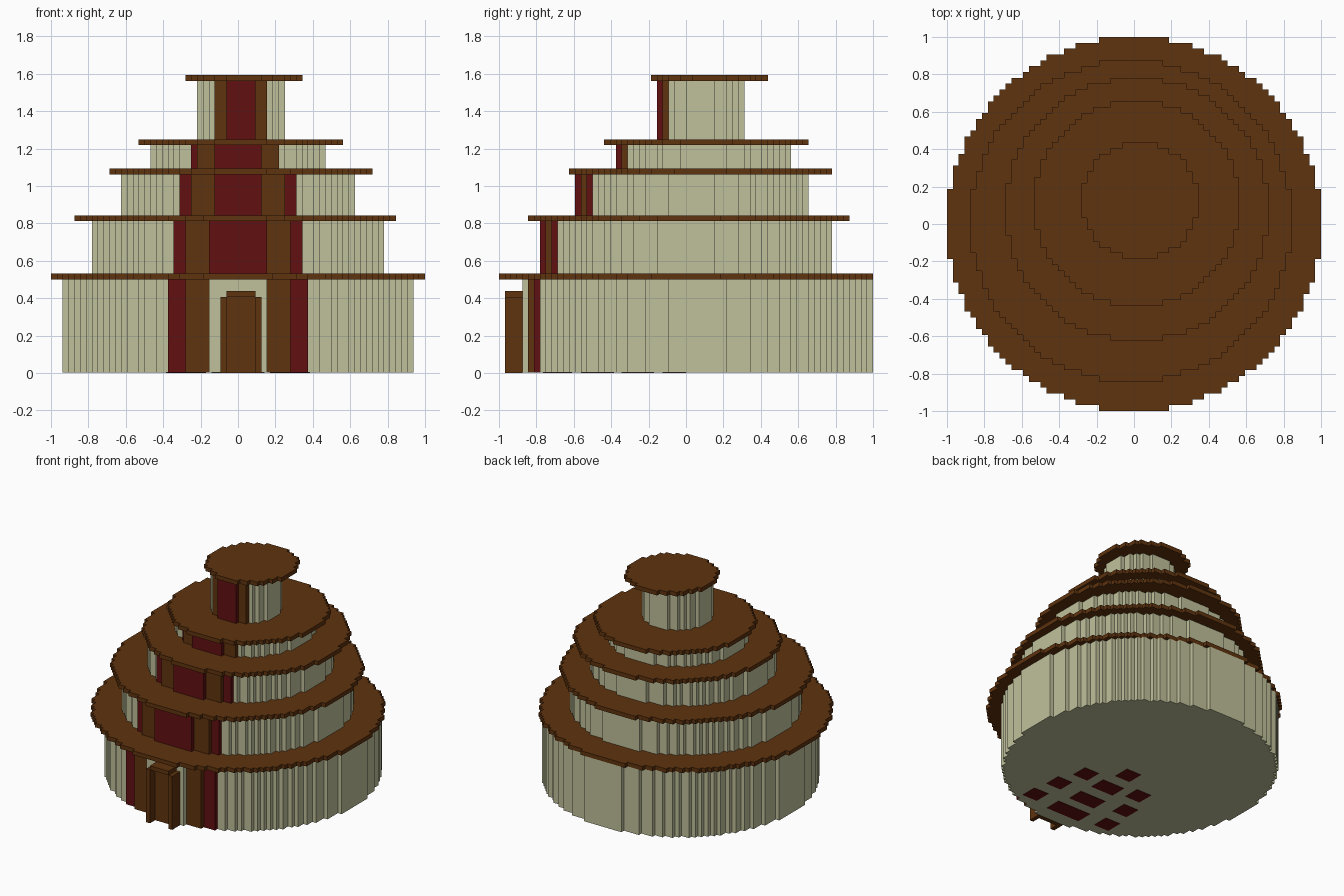
import bpy
import bmesh
import math

if "Cube" in bpy.data.objects:
    bpy.data.objects.remove(bpy.data.objects["Cube"], do_unlink=True)

U = 1 / 32  # one block


def make_material(name, rgb):
    mat = bpy.data.materials.new(name)
    mat.use_nodes = True
    mat.diffuse_color = (*rgb, 1)
    mat.node_tree.nodes["Principled BSDF"].inputs["Base Color"].default_value = (*rgb, 1)
    return mat


CREAM, BROWN, RED = 0, 1, 2
MATERIALS = [
    make_material("cream plaster", (0.53, 0.53, 0.33)),
    make_material("brown wood", (0.115, 0.033, 0.0045)),
    make_material("dark red", (0.122, 0.005, 0.0055)),
]


def finish(name, bm):
    bmesh.ops.recalc_face_normals(bm, faces=bm.faces)
    mesh = bpy.data.meshes.new(name)
    bm.to_mesh(mesh)
    bm.free()
    for mat in MATERIALS:
        mesh.materials.append(mat)
    obj = bpy.data.objects.new(name, mesh)
    bpy.context.scene.collection.objects.link(obj)
    return obj


def block_circle(cx, cy, r):
    """Stepped outline of a circle filled with unit blocks."""
    right, left = [], []
    n = round(2 * r)
    for row in range(n):
        y = cy - r + row
        dy = row + 0.5 - r
        half = sum((k + 0.5 - r) ** 2 + dy * dy < r * r for k in range(n)) / 2
        right += [(cx + half, y), (cx + half, y + 1)]
        left += [(cx - half, y), (cx - half, y + 1)]
    points = []
    for p in right + left[::-1]:
        if not points or p != points[-1]:
            points.append(p)
    return points


def stepped_disc(name, cx, cy, r, z0, z1, base, bands=()):
    """Disc of blocks; bands colour the front rows as (right, left) pairs."""
    bm = bmesh.new()
    bottom = [bm.verts.new((x * U, y * U, z0 * U)) for x, y in block_circle(cx, cy, r)]
    face = bm.faces.new(bottom)
    top = bmesh.ops.extrude_face_region(bm, geom=[face], use_keep_orig=True)["geom"]
    verts = [g for g in top if isinstance(g, bmesh.types.BMVert)]
    bmesh.ops.translate(bm, verts=verts, vec=(0, 0, (z1 - z0) * U))
    bm.normal_update()
    for f in bm.faces:
        f.material_index = base
        c = f.calc_center_median() / U
        row = math.floor(c.y - (cy - r) + 0.01)
        if abs(f.normal.z) < 0.5 and row < len(bands):
            f.material_index = bands[row][c.x > cx]
    return finish(name, bm)


def box(name, x0, x1, y0, y1, z0, z1, mat):
    bm = bmesh.new()
    bmesh.ops.create_cube(bm, size=1)
    for v in bm.verts:
        v.co = ((x0 if v.co.x < 0 else x1) * U,
                (y0 if v.co.y < 0 else y1) * U,
                (z0 if v.co.z < 0 else z1) * U)
    for f in bm.faces:
        f.material_index = mat
    return finish(name, bm)


C2, B2, R2 = (CREAM, CREAM), (BROWN, BROWN), (RED, RED)

# Round storey walls with coloured pilasters: centre, radius, heights, front bands
walls = [
    (0, 2, 30, 0.08, 16, (C2, B2, R2)),
    (0, 0, 25, 17, 26, (R2, B2, R2)),
    (0, 1, 20, 27, 34, (R2, B2, R2)),
    (0, 3, 15, 35, 39, (R2, B2, (RED, CREAM))),
    (0.5, 2.5, 7.5, 40, 50, (R2, B2)),
]
for i, (cx, cy, r, z0, z1, bands) in enumerate(walls, 1):
    stepped_disc(f"storey_wall_{i}", cx, cy, r, z0, z1, CREAM, bands)

# Thin overhanging roofs
roofs = [(0, 0, 32, 16), (-0.5, 0.5, 27.5, 26), (0.5, 2.5, 22.5, 34),
         (0.5, 3.5, 17.5, 39), (1, 4, 10, 50)]
for i, (cx, cy, r, z) in enumerate(roofs, 1):
    stepped_disc(f"roof_{i}", cx, cy, r, z, z + 1, BROWN)

# Doorway: two posts, lintel and recessed door
for side, x in (("right", -3), ("left", 3)):
    box(f"door_post_{side}", x, x + 1, -31, -28, 0, 13, BROWN)
box("door_lintel", -2, 3, -31, -28, 13, 14, BROWN)
box("door_panel", -2, 3, -29, -28, 0, 13, BROWN)

# Red floor tiles set into the underside: centre x, y and width
tiles = [(0, -2, 4), (0, -9, 6), (0, -16, 7), (0, -22.5, 9)]
for s in (-1, 1):
    tiles += [(s * 7.5, -7.5, 4), (s * 9.5, -14.3, 4), (s * 10.3, -21.5, 4)]
for i, (x, y, w) in enumerate(tiles, 1):
    box(f"floor_tile_{i}", x - w / 2, x + w / 2, y - 2, y + 2, 0, 0.16, RED)
